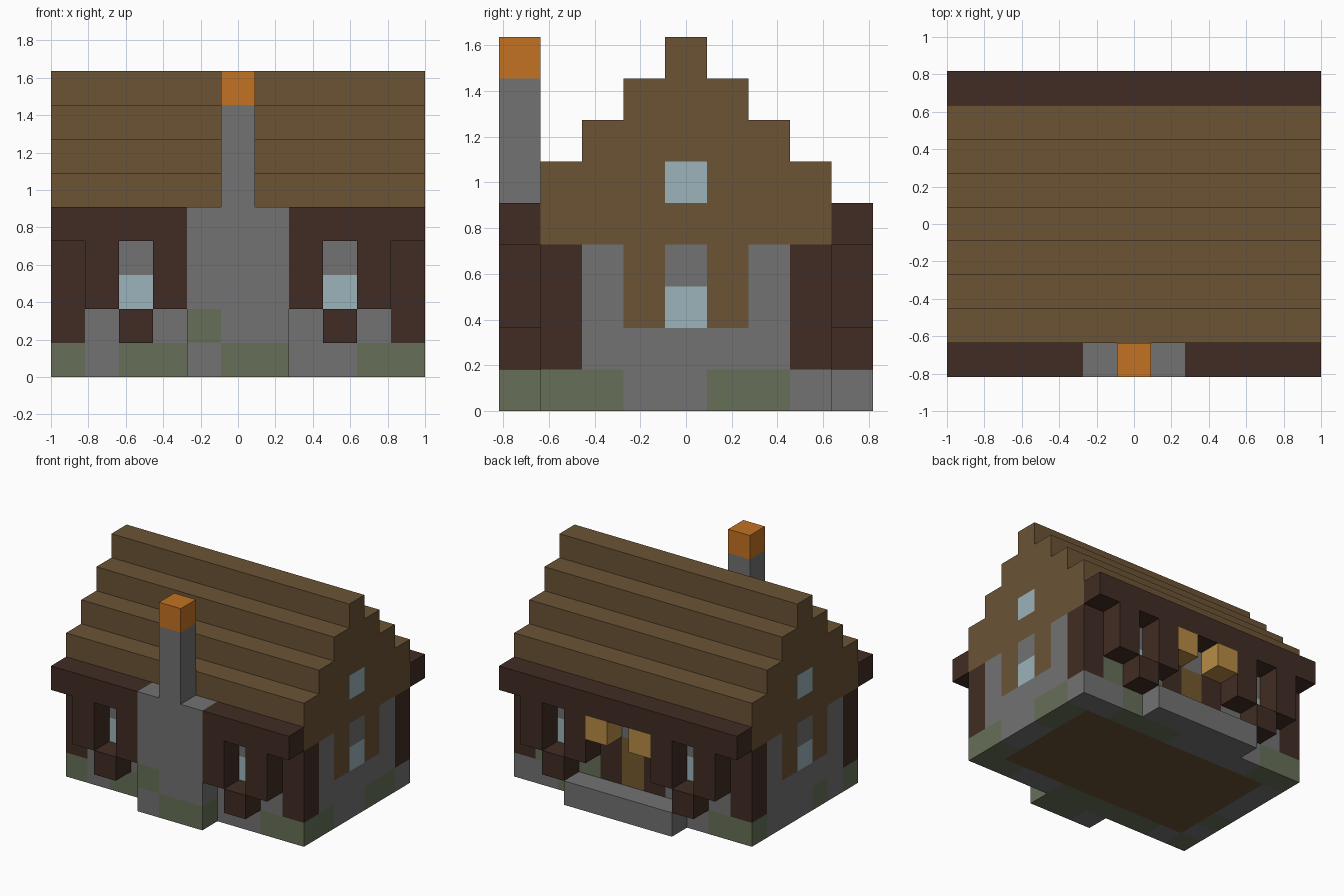
import bpy
import bmesh
from mathutils import Vector

U = 2 / 11  # edge of one building block

cube = bpy.data.objects.get("Cube")
if cube:
    bpy.data.objects.remove(cube, do_unlink=True)


def material(name, hex_code):
    def linear(c):
        return c / 12.92 if c <= 0.04045 else ((c + 0.055) / 1.055) ** 2.4
    rgb = [linear(int(hex_code[i:i + 2], 16) / 255) for i in (0, 2, 4)]
    mat = bpy.data.materials.new(name)
    mat.use_nodes = True
    mat.diffuse_color = (*rgb, 1)
    bsdf = mat.node_tree.nodes["Principled BSDF"]
    bsdf.inputs["Base Color"].default_value = (*rgb, 1)
    bsdf.inputs["Roughness"].default_value = 0.9
    return mat


STONE = material("grey stone", "727272")
MOSS = material("mossy stone", "666F57")
PLANK = material("brown planks", "6B5335")
DARK = material("dark timber", "402C23")
GLASS = material("pale glass", "9BB3BA")
CLAY = material("orange clay", "C27222")
LAMP = material("lantern yellow", "B88C45")
DOOR = material("door wood", "755A2E")

SIDES = [Vector(d) for d in ((1, 0, 0), (-1, 0, 0), (0, 1, 0),
                             (0, -1, 0), (0, 0, 1), (0, 0, -1))]


def span(x, y, z):
    """All block positions in three inclusive ranges."""
    return {(i, j, k) for i in range(x[0], x[1] + 1)
            for j in range(y[0], y[1] + 1) for k in range(z[0], z[1] + 1)}


def blocks(name, cells, colour):
    """Join blocks into one shell; colour is a material or a rule on position."""
    rule = colour if callable(colour) else lambda x, y, z: colour
    mesh = bpy.data.meshes.new(name)
    bm = bmesh.new()
    slots = []
    for cell in sorted(cells):
        mat = rule(*cell)
        if mat not in slots:
            slots.append(mat)
            mesh.materials.append(mat)
        centre = Vector(cell) + Vector((0, 0, 0.5))
        for n in SIDES:
            if tuple(int(a + b) for a, b in zip(cell, n)) in cells:
                continue
            a = Vector((n.y, n.z, n.x))
            b = n.cross(a)
            corners = [centre + (n + a * s + b * t) / 2
                       for s, t in ((-1, -1), (1, -1), (1, 1), (-1, 1))]
            face = bm.faces.new([bm.verts.new(c * U) for c in corners])
            face.material_index = slots.index(mat)
    bmesh.ops.remove_doubles(bm, verts=bm.verts, dist=0.001)
    bmesh.ops.recalc_face_normals(bm, faces=bm.faces)
    bm.to_mesh(mesh)
    bm.free()
    obj = bpy.data.objects.new(name, mesh)
    bpy.context.collection.objects.link(obj)
    return obj


def ring(z):
    return span((-5, 5), (-3, 3), z) - span((-4, 4), (-2, 2), z)


# Foundation with mossy patches, and the floor inside it
front_moss = {-5, -3, -2, -1, 0, 1, 4, 5}
back_moss = {-5, -4, 1, 2, 3}
left_moss = {-3, -2, 1, 2}
right_moss = {-3, -1, 3}


def foundation_colour(x, y, z):
    if abs(y) == 3:
        mossy = x in (front_moss if y < 0 else back_moss)
    else:
        mossy = y in (left_moss if x > 0 else right_moss)
    return MOSS if mossy else STONE


blocks("foundation", ring((0, 0)), foundation_colour)
blocks("floor", span((-4, 4), (-2, 2), (0, 0)), PLANK)
blocks("porch_step", span((-2, 2), (4, 4), (0, 0)), STONE)


# Walls: corner posts, windows, plank panels and the framed door
def wall_colour(x, y, z):
    if abs(x) == 5:
        if abs(y) == 3:
            return DARK
        if z == 1 or abs(y) == 2:
            return STONE
        if abs(y) == 1:
            return PLANK
        return GLASS if z == 2 else STONE
    if abs(x) == 3:
        return GLASS if z == 2 else STONE
    if y == 3 and x == 0:
        return DOOR if z < 3 else STONE
    if y == 3 and abs(x) == 1:
        return DARK
    if z == 1:
        return MOSS if y == 3 and x in (2, 4) else STONE
    return DARK


blocks("walls", ring((1, 3)), wall_colour)

# Stepped roof with a small window in each gable
roof = span((-5, 5), (-3, 3), (4, 4))
for step in range(4):
    roof |= span((-5, 5), (step - 3, 3 - step), (5 + step, 5 + step))
blocks("roof", roof, lambda x, y, z:
       GLASS if abs(x) == 5 and y == 0 and z == 5 else PLANK)

# Eave beams, broken at the front by the chimney
blocks("back_eave", span((-5, 5), (4, 4), (4, 4)), DARK)
for side, x in (("right", (-5, -2)), ("left", (2, 5))):
    blocks(side + "_front_eave", span(x, (-4, -4), (4, 4)), DARK)

# Shutter posts and window boxes on front and back
for end, y in (("front", -4), ("back", 4)):
    for side, s in (("left", 1), ("right", -1)):
        for part, x in (("inner", 2 * s), ("outer", 4 * s)):
            blocks(f"{end}_{side}_{part}_shutter",
                   span((x, x), (y, y), (2, 3)), DARK)
        blocks(f"{end}_{side}_window_box",
               span((3 * s, 3 * s), (y, y), (1, 1)), DARK)

# Lanterns beside the door
for side, x in (("left", 1), ("right", -1)):
    blocks(side + "_lantern", span((x, x), (4, 4), (3, 3)), LAMP)

# Chimney: broad hearth, narrow flue and clay pot
hearth_moss = {(-1, 1), (0, 0), (1, 0)}
blocks("chimney",
       span((-1, 1), (-4, -4), (0, 4)) | span((0, 0), (-4, -4), (5, 7)),
       lambda x, y, z: MOSS if (x, z) in hearth_moss else STONE)
blocks("chimney_pot", span((0, 0), (-4, -4), (8, 8)), CLAY)
